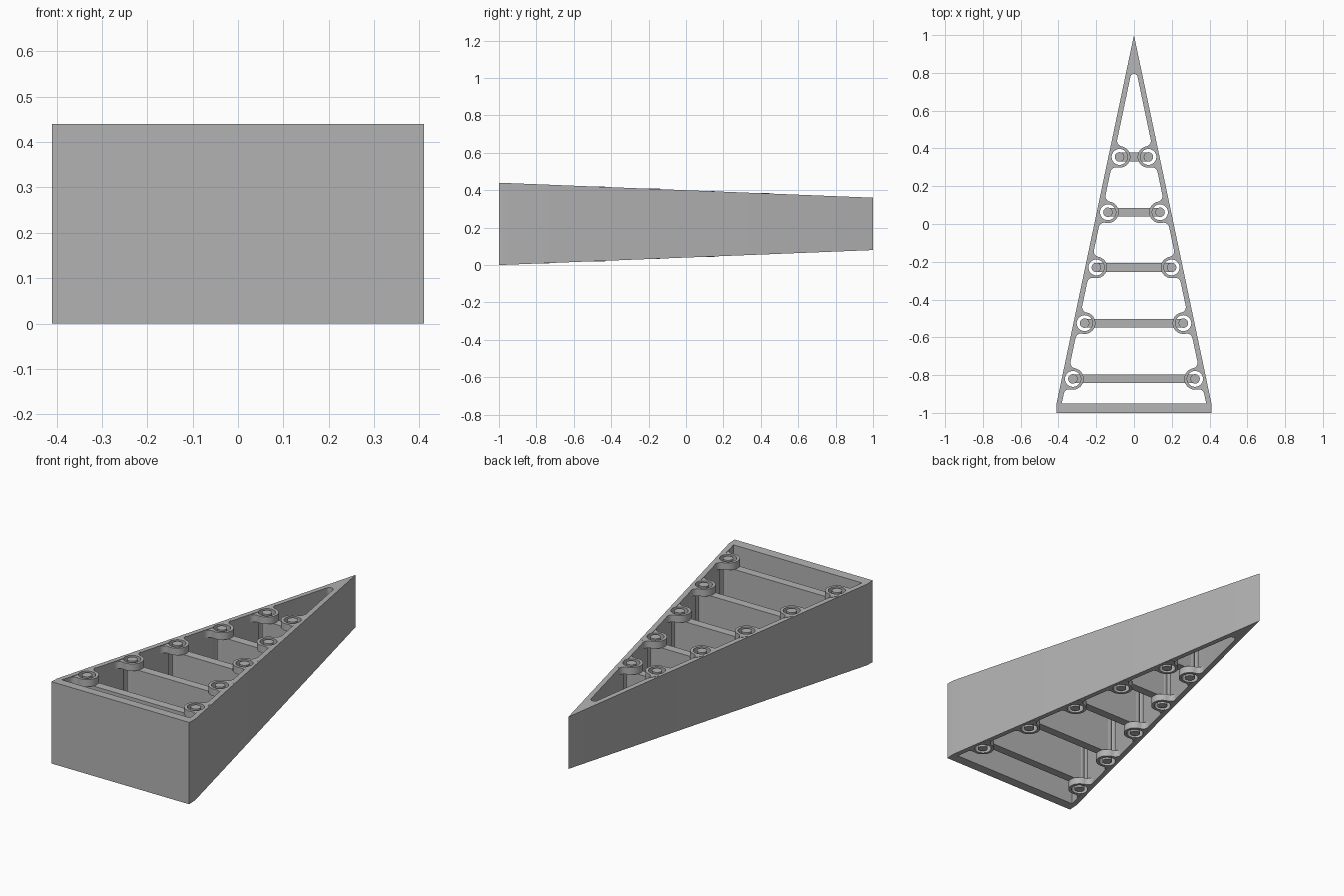
import bpy, bmesh
from math import sin, cos, pi, sqrt, atan2, radians
from mathutils import Vector

if "Cube" in bpy.data.objects:
    bpy.data.objects.remove(bpy.data.objects["Cube"])

grey = bpy.data.materials.new("plain_grey")
grey.use_nodes = True
colour = (0.45, 0.45, 0.45, 1)
grey.diffuse_color = colour
grey.node_tree.nodes["Principled BSDF"].inputs["Base Color"].default_value = colour

HALF, SHOULDER = 0.41, -0.95        # half width, where the sides start to taper
WALL, REACH = 0.027, 0.058          # wall thickness, pin centre to outer face
RING, HOLE, PIN = 0.057, 0.042, 0.025
CLIP_H, FILLET = 0.038, 0.03
ROWS = [-0.82, -0.525, -0.23, 0.062, 0.355]

along = Vector((-HALF, 1 - SHOULDER)).normalized()
outward = Vector((along.y, -along.x))


def low(y):
    return 0.04 * (y + 1)


def high(y):
    return 0.44 - low(y)


def side_x(y, inset):
    """x of the side wall's outer face, moved inward by inset."""
    return ((1 - y) * outward.y - inset) / outward.x


def arc(centre, r, a0, a1, n):
    return [Vector(centre) + r * Vector((cos(a0 + (a1 - a0) * i / n), sin(a0 + (a1 - a0) * i / n)))
            for i in range(n + 1)]


def circle(centre, r, n=40):
    return arc(centre, r, 0, 2 * pi, n)[:-1]


def prism(name, outline, bottom, top):
    """Extrude an outline between two heights, each a function of y."""
    bm = bmesh.new()
    a = [bm.verts.new((x, y, bottom(y))) for x, y in outline]
    b = [bm.verts.new((x, y, top(y))) for x, y in outline]
    bm.faces.new(a[::-1])
    bm.faces.new(b)
    for i in range(len(a)):
        j = (i + 1) % len(a)
        bm.faces.new((a[i], a[j], b[j], b[i]))
    bmesh.ops.recalc_face_normals(bm, faces=bm.faces)
    mesh = bpy.data.meshes.new(name)
    bm.to_mesh(mesh)
    bm.free()
    mesh.materials.append(grey)
    obj = bpy.data.objects.new(name, mesh)
    bpy.context.collection.objects.link(obj)
    return obj


def cut(obj, outline):
    """Cut a straight vertical opening through an object."""
    cutter = prism("cutter", outline, lambda y: -0.2, lambda y: 0.7)
    cutter.hide_render = True
    mod = obj.modifiers.new("cut", "BOOLEAN")
    mod.operation, mod.solver, mod.object = "DIFFERENCE", "EXACT", cutter
    bpy.context.view_layer.update()
    mesh = bpy.data.meshes.new_from_object(obj.evaluated_get(bpy.context.evaluated_depsgraph_get()))
    obj.modifiers.clear()
    obj.data = mesh
    bpy.data.objects.remove(cutter)


def smooth(obj):
    obj.data.polygons.foreach_set("use_smooth", [True] * len(obj.data.polygons))
    obj.data.set_sharp_from_angle(angle=radians(30))


def clip_outline(centre, side):
    """Ring blended into the side wall by two fillets, in wall coordinates."""
    d = REACH - WALL
    s = sqrt((RING + FILLET) ** 2 - (d - FILLET) ** 2)
    a = atan2(s, d - FILLET)        # direction of the fillet centre
    half = [Vector((0.05, 0.05))]
    half += arc((d - FILLET, s), FILLET, 0, a - pi, 8)
    ring = arc((0, 0), RING, a, 2 * pi - a, 32)
    pts = half + ring[1:-1] + [Vector((p.x, -p.y)) for p in reversed(half)]
    world = [Vector(centre) + p.x * outward + p.y * along for p in pts]
    return [(side * p.x, p.y) for p in world]


# Tapered wedge frame with an open middle
frame = prism("wedge_frame", [(-HALF, -1), (HALF, -1), (HALF, SHOULDER), (0, 1), (-HALF, SHOULDER)],
              low, high)
tip_y = 0.775
tip_r = (1 - tip_y) * outward.y - WALL
lean = atan2(outward.y, outward.x)
corner = side_x(SHOULDER, WALL)
cut(frame, [(-corner, SHOULDER), (corner, SHOULDER)] + arc((0, tip_y), tip_r, lean, pi - lean, 12))

for row, y in enumerate(ROWS, 1):
    x = side_x(y, REACH)
    bottom, top = low(y) + 0.001, high(y) - 0.001

    # Cross panel between the two walls
    panel = [(-x, y - 0.023), (x, y - 0.023), (x, y + 0.023), (-x, y + 0.023)]
    prism(f"cross_panel_{row}", panel, lambda _: bottom + CLIP_H, lambda _: top - CLIP_H)

    for side, label in ((1, "left"), (-1, "right")):
        centre = (side * x, y)
        cut(frame, circle(centre, HOLE))

        # Pin at the end of the panel
        smooth(prism(f"{label}_pin_{row}", circle(centre, PIN), lambda _: bottom, lambda _: top))

        # Clip rings at the top and bottom edges
        for level, z in (("lower", bottom), ("upper", top - CLIP_H)):
            clip = prism(f"{label}_{level}_clip_{row}", clip_outline((x, y), side),
                         lambda _: z, lambda _: z + CLIP_H)
            cut(clip, circle(centre, HOLE))
            smooth(clip)

smooth(frame)
